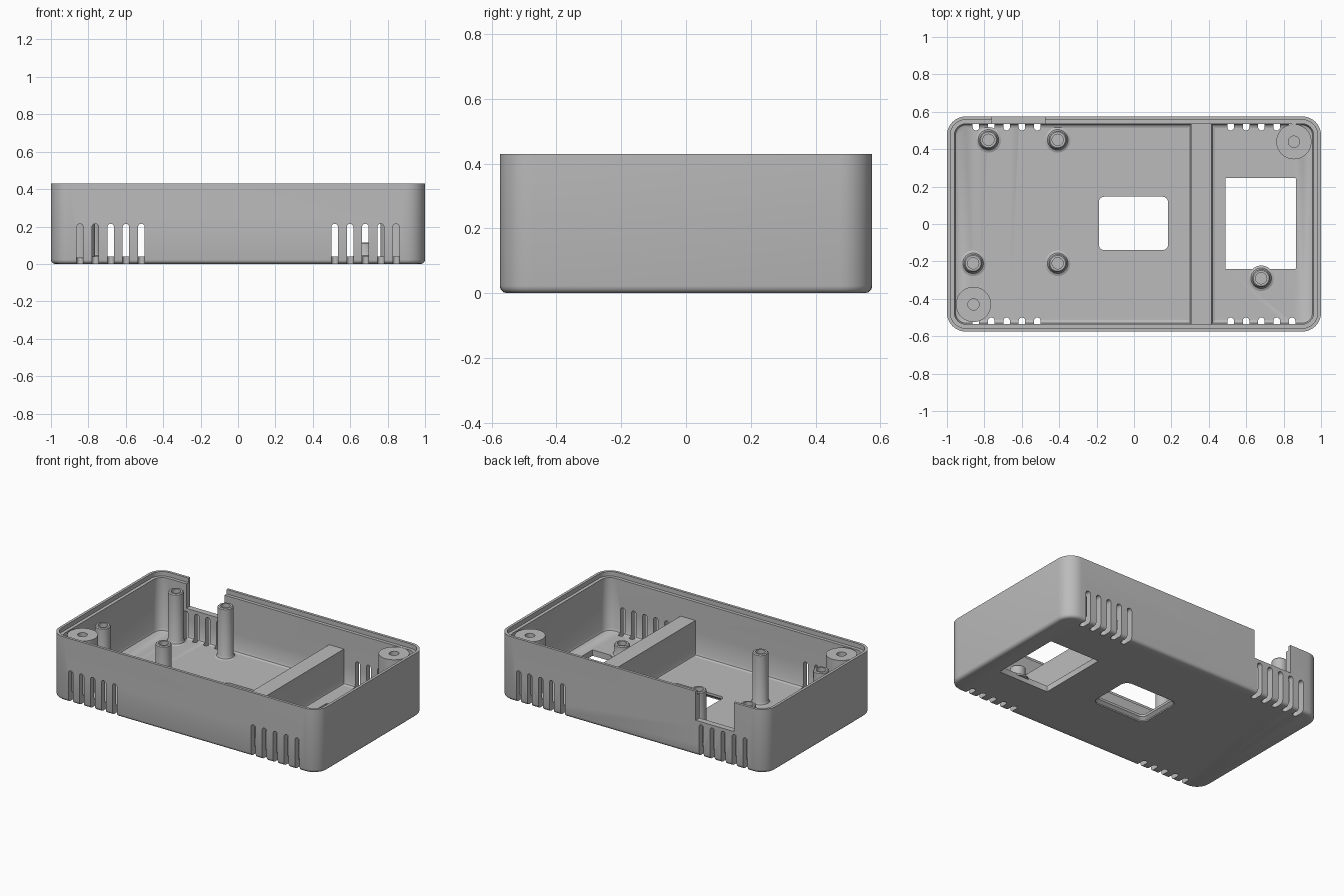
import bpy, bmesh, math
from mathutils import Vector

if "Cube" in bpy.data.objects:
    bpy.data.objects.remove(bpy.data.objects["Cube"])

HX, HY, H = 1.0, 0.575, 0.43      # half length, half depth, height
FLOOR, WALL = 0.04, 0.04

grey = bpy.data.materials.new("plain grey plastic")
grey.use_nodes = True
GREY = (0.5, 0.5, 0.5, 1)
grey.diffuse_color = GREY
grey.node_tree.nodes["Principled BSDF"].inputs["Base Color"].default_value = GREY


def finish(bm, name, smooth=True):
    bmesh.ops.recalc_face_normals(bm, faces=bm.faces)
    mesh = bpy.data.meshes.new(name)
    bm.to_mesh(mesh)
    bm.free()
    ob = bpy.data.objects.new(name, mesh)
    bpy.context.collection.objects.link(ob)
    mesh.materials.append(grey)
    if smooth:
        shade(ob)
    return ob


def shade(ob):
    bpy.ops.object.select_all(action='DESELECT')
    ob.select_set(True)
    bpy.context.view_layer.objects.active = ob
    bpy.ops.object.shade_smooth_by_angle(angle=math.radians(32))


def rounded_rect(cx, cy, hx, hy, r, z, steps=8):
    pts = []
    for k, (sx, sy) in enumerate([(1, 1), (-1, 1), (-1, -1), (1, -1)]):
        for i in range(steps + 1):
            a = (k + i / steps) * math.pi / 2
            pts.append((cx + sx * (hx - r) + r * math.cos(a),
                        cy + sy * (hy - r) + r * math.sin(a), z))
    return pts


def loft(bm, loops):
    rings = [[bm.verts.new(p) for p in loop] for loop in loops]
    for a, b in zip(rings, rings[1:]):
        for i in range(len(a)):
            j = (i + 1) % len(a)
            bm.faces.new((a[i], a[j], b[j], b[i]))
    bm.faces.new(rings[0])
    bm.faces.new(rings[-1])


def lathe(name, x, y, profile, n=32):
    bm = bmesh.new()
    loft(bm, [[(x + r * math.cos(2 * math.pi * i / n),
                y + r * math.sin(2 * math.pi * i / n), z) for i in range(n)]
              for r, z in profile])
    return finish(bm, name)


# Tray shell: outside, stepped rim, inside wall and filleted floor
R = 0.1
section = [(0.022, 0), (0.011, 0.003), (0.003, 0.011), (0, 0.022), (0, H),
           (0.018, H), (0.018, H - 0.03), (WALL, H - 0.03), (WALL, FLOOR + 0.02),
           (WALL + 0.006, FLOOR + 0.006), (WALL + 0.02, FLOOR)]
bm = bmesh.new()
loft(bm, [rounded_rect(0, 0, HX - d, HY - d, R - d, z) for d, z in section])
tray = finish(bm, "tray_shell", False)

# Cutters for vents, floor openings and rear notch
cut = bmesh.new()
SLOT_R = 0.0175
for side in (-1, 1):
    for sx in (-1, 1):
        for i in range(5):
            x = sx * (0.517 + 0.082 * i)
            hull = []
            for y in (0.5175, 0.66):
                for z in (-0.1, 0.215 - SLOT_R):
                    ball = bmesh.ops.create_uvsphere(
                        cut, u_segments=16, v_segments=8, radius=SLOT_R)["verts"]
                    bmesh.ops.translate(cut, verts=ball, vec=Vector((x, side * y, z)))
                    hull += ball
            for f in {f for v in hull for f in v.link_faces}:
                cut.faces.remove(f)
            out = bmesh.ops.convex_hull(cut, input=hull)
            spare = {g for g in out["geom_interior"] + out["geom_unused"]
                     if isinstance(g, bmesh.types.BMVert)}
            bmesh.ops.delete(cut, geom=list(spare), context='VERTS')
loose = [e for e in cut.edges if not e.link_faces]
bmesh.ops.delete(cut, geom=loose, context='EDGES')

# Chamfered small window, square-cornered large window, rear notch
loft(cut, [rounded_rect(-0.003, 0.003, 0.185 + d, 0.143 + d, 0.03 + d, z)
           for d, z in ((0.018, -0.05), (0.018, 0.008), (0, 0.024), (0, 0.1))])
loft(cut, [rounded_rect(0.677, 0.003, 0.188, 0.243, 0.003, z, 2) for z in (-0.05, 0.1)])
loft(cut, [rounded_rect(-0.617, HY, 0.142, 0.07, 0.002, z, 2) for z in (0.235, 0.6)])
cutter = finish(cut, "opening_cutter", False)
cutter.hide_render = True

mod = tray.modifiers.new("openings", 'BOOLEAN')
mod.operation = 'DIFFERENCE'
mod.solver = 'EXACT'
mod.object = cutter
bpy.context.view_layer.update()
mesh = bpy.data.meshes.new_from_object(
    tray.evaluated_get(bpy.context.evaluated_depsgraph_get()))
tray.modifiers.clear()
tray.data = mesh
bpy.data.objects.remove(cutter)
shade(tray)

# Divider across the tray, flared where it meets the floor
bm = bmesh.new()
half = [(0.072, FLOOR - 0.01), (0.072, FLOOR), (0.06, FLOOR + 0.005), (0.055, FLOOR + 0.018),
        (0.055, 0.275)]
outline = half + [(-x, z) for x, z in reversed(half)]
loft(bm, [[(0.36 + x, y, z) for x, z in outline] for y in (-0.545, 0.545)])
finish(bm, "divider")


# Hollow standoffs with flared feet
def standoff(name, x, y, top):
    lathe(name, x, y, [(0.068, FLOOR - 0.01), (0.068, FLOOR), (0.055, FLOOR + 0.006),
                       (0.048, FLOOR + 0.022), (0.048, top - 0.006), (0.042, top),
                       (0.03, top), (0.03, FLOOR + 0.02)])


for name, x, y, top in [("rear_standoff_outer", -0.778, 0.45, 0.38),
                        ("rear_standoff_inner", -0.408, 0.45, 0.38),
                        ("front_standoff_outer", -0.86, -0.21, 0.38),
                        ("front_standoff_inner", -0.408, -0.21, 0.38),
                        ("short_standoff", 0.68, -0.29, 0.115)]:
    standoff(name, x, y, top)

# Wide corner screw bosses
for name, x, y in [("rear_screw_boss", 0.855, 0.44), ("front_screw_boss", -0.858, -0.43)]:
    lathe(name, x, y, [(0.094, FLOOR - 0.008), (0.094, 0.4), (0.03, 0.4),
                       (0.03, FLOOR + 0.05)], 48)
